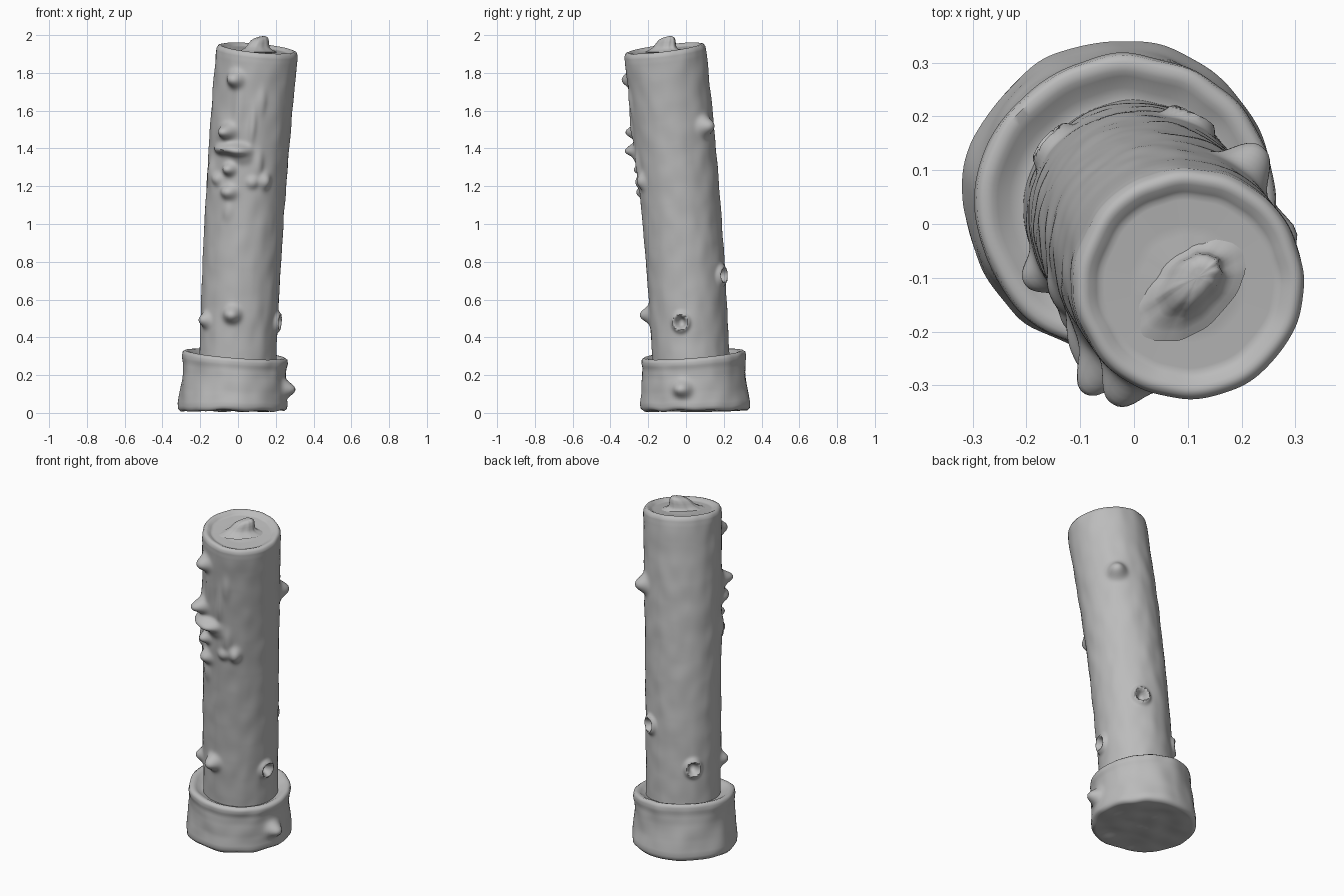
import bpy, bmesh, math
from mathutils import Vector, noise

cube = bpy.data.objects.get("Cube")
if cube:
    bpy.data.objects.remove(cube)

grey = bpy.data.materials.new("plain_grey")
grey.use_nodes = True
COLOUR = (0.5, 0.5, 0.5, 1)
grey.diffuse_color = COLOUR
grey.node_tree.nodes["Principled BSDF"].inputs["Base Color"].default_value = COLOUR


def subdivide(profile, step):
    """Fill a (radius, height) profile with evenly spaced points."""
    points = []
    for (r0, z0), (r1, z1) in zip(profile, profile[1:]):
        n = max(1, round(math.hypot(r1 - r0, z1 - z0) / step))
        points += [(r0 + (r1 - r0) * i / n, z0 + (z1 - z0) * i / n) for i in range(n)]
    return points + [profile[-1]]


def relief(features, angle, z, radius):
    """Sum of knobs (h given) and craters (h is None) at a spot on the side."""
    total = 0
    for deg, fz, wide, tall, h in features:
        da = (angle - math.radians(deg) + math.pi) % math.tau - math.pi
        if abs(da) > 1.2:
            continue
        q = (da * radius / wide) ** 2 + ((z - fz) / tall) ** 2
        if h is None:
            total += 0.02 * math.exp(-((math.sqrt(q) - 1) / 0.4) ** 2) - 0.03 * math.exp(-q * q * 3)
        else:
            total += h * math.exp(-q ** 1.25)
    return total


def turned(name, profile, place, segments, step, features=(), rough=0.0):
    """Lathe a profile from its bottom centre to its top centre, then place each point."""
    bm = bmesh.new()
    rows = subdivide(profile, step)
    rings = []
    for r, z in rows[1:-1]:
        ring = []
        for i in range(segments):
            a = math.tau * i / segments
            d = Vector((math.cos(a), math.sin(a), 0))
            bump = relief(features, a, z, r) if features else 0
            bump += rough * noise.noise(Vector((d.x, d.y, z * 3)) * 3)
            ring.append(bm.verts.new(place(d * (r + bump), z)))
        rings.append(ring)
    for low, high in zip(rings, rings[1:]):
        for i in range(segments):
            j = (i + 1) % segments
            bm.faces.new((low[i], low[j], high[j], high[i]))
    for ring, (r, z), up in ((rings[0], rows[0], False), (rings[-1], rows[-1], True)):
        tip = bm.verts.new(place(Vector((0, 0, 0)), z))
        for i in range(segments):
            pair = (ring[i], ring[(i + 1) % segments])
            bm.faces.new((*(pair if up else pair[::-1]), tip))
    mesh = bpy.data.meshes.new(name)
    bm.to_mesh(mesh)
    bm.free()
    mesh.materials.append(grey)
    obj = bpy.data.objects.new(name, mesh)
    bpy.context.collection.objects.link(obj)
    bpy.ops.object.select_all(action="DESELECT")
    obj.select_set(True)
    bpy.context.view_layer.objects.active = obj
    bpy.ops.object.shade_smooth_by_angle(angle=math.radians(50))
    return obj


def lean(offset, z):
    """Follow the gently bent axis, keeping each ring square to it."""
    t = (z - 0.3) / 1.6
    sx, sy = (0.05 + 0.1 * t) / 1.6, (-0.075 - 0.12 * t) / 1.6
    return Vector((0.05 * t + 0.05 * t * t + offset.x,
                   0.025 - 0.075 * t - 0.06 * t * t + offset.y,
                   z - sx * offset.x - sy * offset.y))


def seat(offset, z):
    """Collar placement: level at the foot, tilted at the lip."""
    k = min(1, max(0, z / 0.3))
    foot = 0.012 * noise.noise(offset * 9) * (1 - k)
    return Vector((-0.03 + 0.015 * k + offset.x, 0.052 - 0.015 * k + offset.y,
                   z + foot + k * (0.08 * offset.y - 0.08 * offset.x)))


def wick_place(offset, z):
    """Flattened wick running diagonally across the top."""
    d = Vector((0.707, 0.707, 0))
    along, across = offset.dot(d), offset.dot(Vector((-0.707, 0.707, 0)))
    k = min(1, max(0, (z - 1.93) / 0.06))
    p = d * (along * 1.25 + 0.022 * k) + Vector((-0.707, 0.707, 0)) * across * 0.8
    return Vector((0.102 + p.x, -0.115 + p.y, z + 0.25 * along * k))


# Shaft with its knobs, craters and melted clump: angle, height, width, length, rise
shaft_features = [
    (242, 1.78, 0.04, 0.04, 0.055), (50, 1.51, 0.042, 0.045, 0.06),
    (211, 0.49, 0.035, 0.035, 0.04), (259, 0.53, 0.04, 0.04, 0.055),
    (-12, 0.49, 0.036, 0.04, None), (65, 0.72, 0.036, 0.04, None), (140, 0.5, 0.036, 0.04, None),
    (238, 1.5, 0.035, 0.035, 0.06), (236, 1.47, 0.06, 0.09, 0.025),
    (252, 1.41, 0.06, 0.03, 0.055), (262, 1.38, 0.05, 0.04, 0.02), (228, 1.4, 0.05, 0.025, 0.03),
    (243, 1.3, 0.032, 0.03, 0.045), (244, 1.18, 0.04, 0.035, 0.04), (244, 1.08, 0.03, 0.05, 0.01),
    (296, 1.25, 0.03, 0.04, 0.028), (278, 1.24, 0.03, 0.03, 0.018), (285, 1.33, 0.025, 0.07, 0.012),
    (205, 1.27, 0.04, 0.06, 0.014), (222, 1.24, 0.03, 0.03, 0.02),
    (272, 1.55, 0.02, 0.1, 0.012), (282, 1.67, 0.025, 0.07, 0.01), (250, 1.64, 0.03, 0.12, 0.01),
]
turned("shaft", [(0, 0.2), (0.203, 0.2), (0.207, 0.8), (0.21, 1.2), (0.216, 1.88), (0.214, 1.912),
                 (0.205, 1.928), (0.193, 1.931), (0.178, 1.924), (0.165, 1.915),
                 (0.1, 1.913), (0, 1.922)], lean, 192, 0.009, shaft_features, 0.004)

# Collar around the foot, with one side knob
turned("collar", [(0, 0.012), (0.275, 0.012), (0.288, 0.025), (0.29, 0.05), (0.28, 0.12), (0.273, 0.2),
                  (0.272, 0.25), (0.277, 0.28), (0.274, 0.302), (0.262, 0.311), (0.245, 0.308),
                  (0.225, 0.296), (0.2, 0.285), (0, 0.28)],
       seat, 128, 0.012, [(-13, 0.135, 0.042, 0.045, 0.055)], 0.008)

# Wick stub with a flared root
turned("wick", [(0, 1.89), (0.1, 1.91), (0.075, 1.922), (0.06, 1.935), (0.053, 1.95), (0.048, 1.965),
                (0.04, 1.98), (0.025, 1.989), (0, 1.991)], wick_place, 48, 0.008, (), 0.006)
